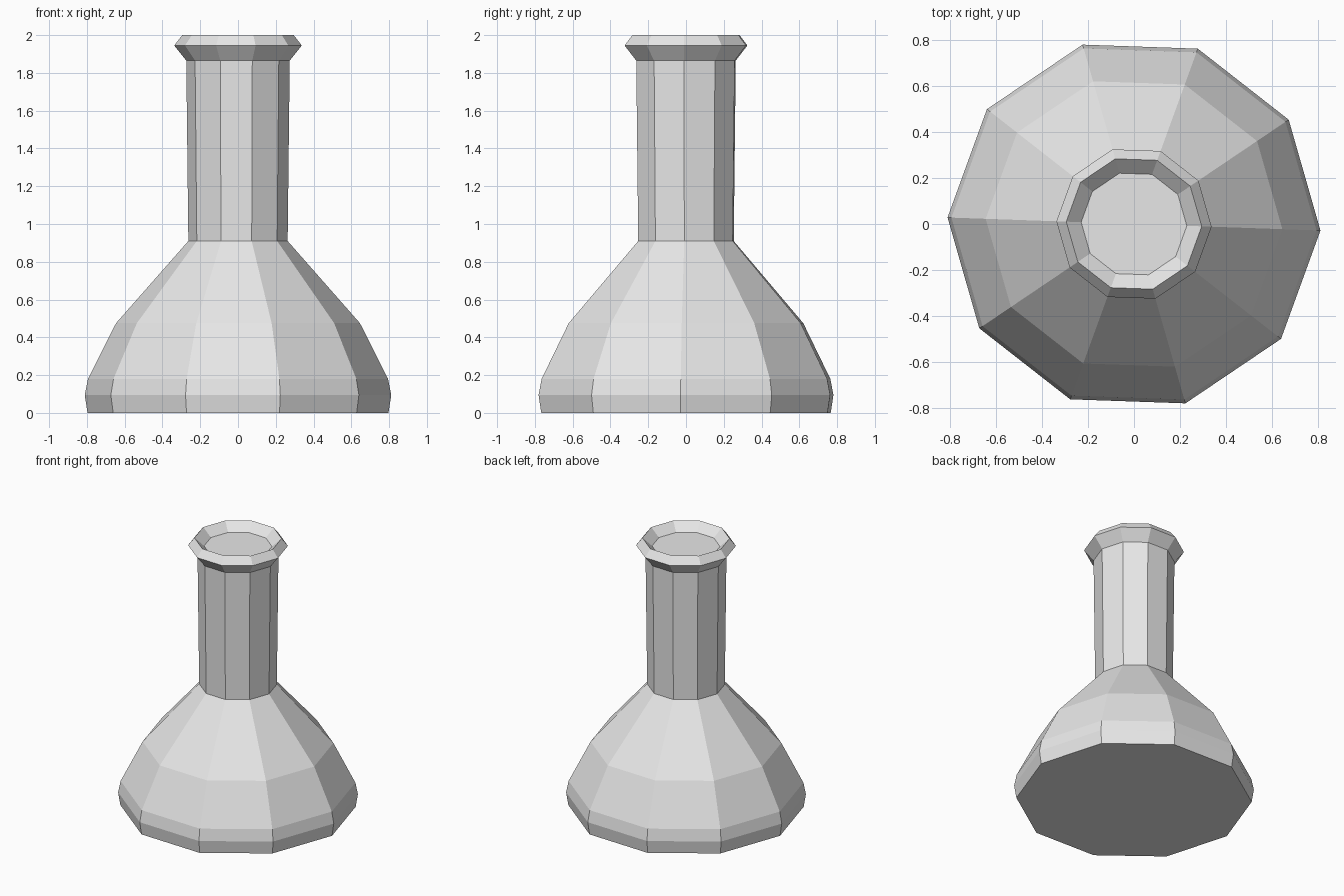
import bpy
import bmesh
from math import cos, sin, tau, radians

cube = bpy.data.objects.get("Cube")
if cube:
    bpy.data.objects.remove(cube, do_unlink=True)

SIDES = 10
TURN = radians(-2)

grey = bpy.data.materials.new("light grey")
grey.use_nodes = True
colour = (0.8, 0.8, 0.8, 1)
grey.diffuse_color = colour
grey.node_tree.nodes["Principled BSDF"].inputs["Base Color"].default_value = colour

# Flask outline from the base up, over the lip and down to the recessed stopper
profile = [
    (0.797, 0.0), (0.812, 0.095), (0.795, 0.18), (0.646, 0.475),  # belly
    (0.263, 0.91), (0.274, 1.865),                                # neck
    (0.338, 1.945), (0.295, 2.0), (0.23, 1.94),                   # lip
]


def lathe(name, outline):
    """Turn an outline of (radius, height) into a faceted closed solid."""
    bm = bmesh.new()
    rings = []
    for r, z in outline:
        angles = [TURN + tau * i / SIDES for i in range(SIDES)]
        rings.append([bm.verts.new((r * cos(a), r * sin(a), z)) for a in angles])
    for low, high in zip(rings, rings[1:]):
        for i in range(SIDES):
            j = (i + 1) % SIDES
            bm.faces.new((low[i], low[j], high[j], high[i]))
    bm.faces.new(rings[0][::-1])
    bm.faces.new(rings[-1])
    mesh = bpy.data.meshes.new(name)
    bm.to_mesh(mesh)
    bm.free()
    mesh.materials.append(grey)
    obj = bpy.data.objects.new(name, mesh)
    bpy.context.collection.objects.link(obj)
    return obj


lathe("flask", profile)
